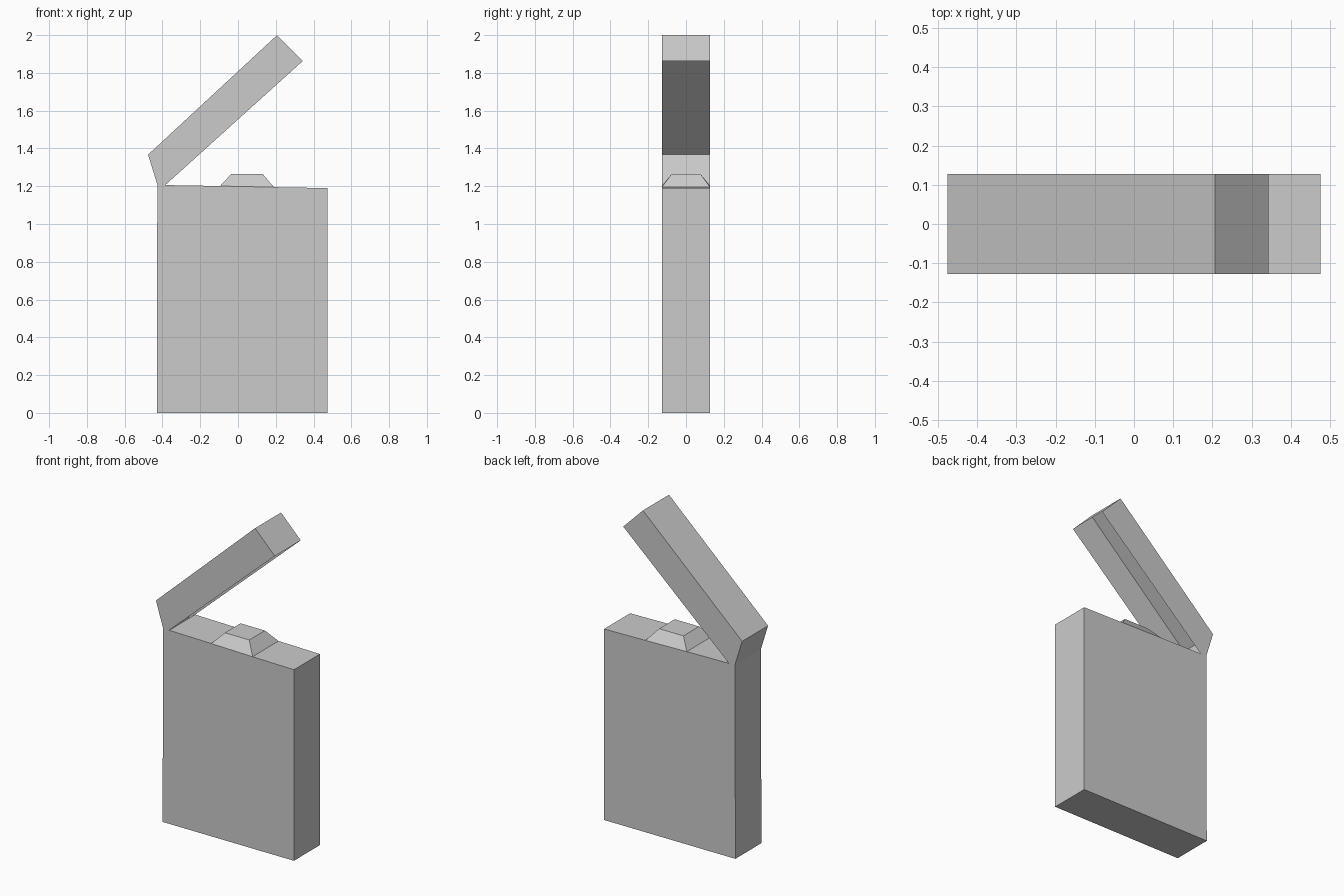
import bpy, bmesh
from mathutils import Vector

if "Cube" in bpy.data.objects:
    bpy.data.objects.remove(bpy.data.objects["Cube"])

HALF_DEPTH = 0.128

# Side outline of case, hinge and tilted lid, counter-clockwise seen from the front
profile = [(-0.43, 0), (0.475, 0), (0.475, 1.19),            # case
           (0.19, 1.195), (-0.095, 1.201), (-0.385, 1.206),  # case top
           (0.343, 1.863), (0.207, 2.0), (-0.476, 1.367),    # lid
           (-0.427, 1.208)]                                  # hinge
BUMP_EDGE, LID_OPENING = 3, 5

bm = bmesh.new()
front = [bm.verts.new((x, -HALF_DEPTH, z)) for x, z in profile]
back = [bm.verts.new((x, HALF_DEPTH, z)) for x, z in profile]
bm.faces.new(front)
bm.faces.new(back[::-1])

# Walls around the outline; the lid stays open underneath
n = len(profile)
for i in range(n):
    if i == LID_OPENING:
        continue
    j = (i + 1) % n
    wall = bm.faces.new((front[i], back[i], back[j], front[j]))
    if i == BUMP_EDGE:
        bump = wall

# Tapered cap raised from the middle of the case top
cap = bmesh.ops.extrude_discrete_faces(bm, faces=[bump])["faces"][0]
centre = cap.calc_center_median()
for v in cap.verts:
    d = v.co - centre
    v.co = Vector((centre.x + d.x * 0.59, d.y * 0.60, 1.264))

mesh = bpy.data.meshes.new("case_with_open_lid")
bm.to_mesh(mesh)
bm.free()
obj = bpy.data.objects.new("case_with_open_lid", mesh)
bpy.context.collection.objects.link(obj)
